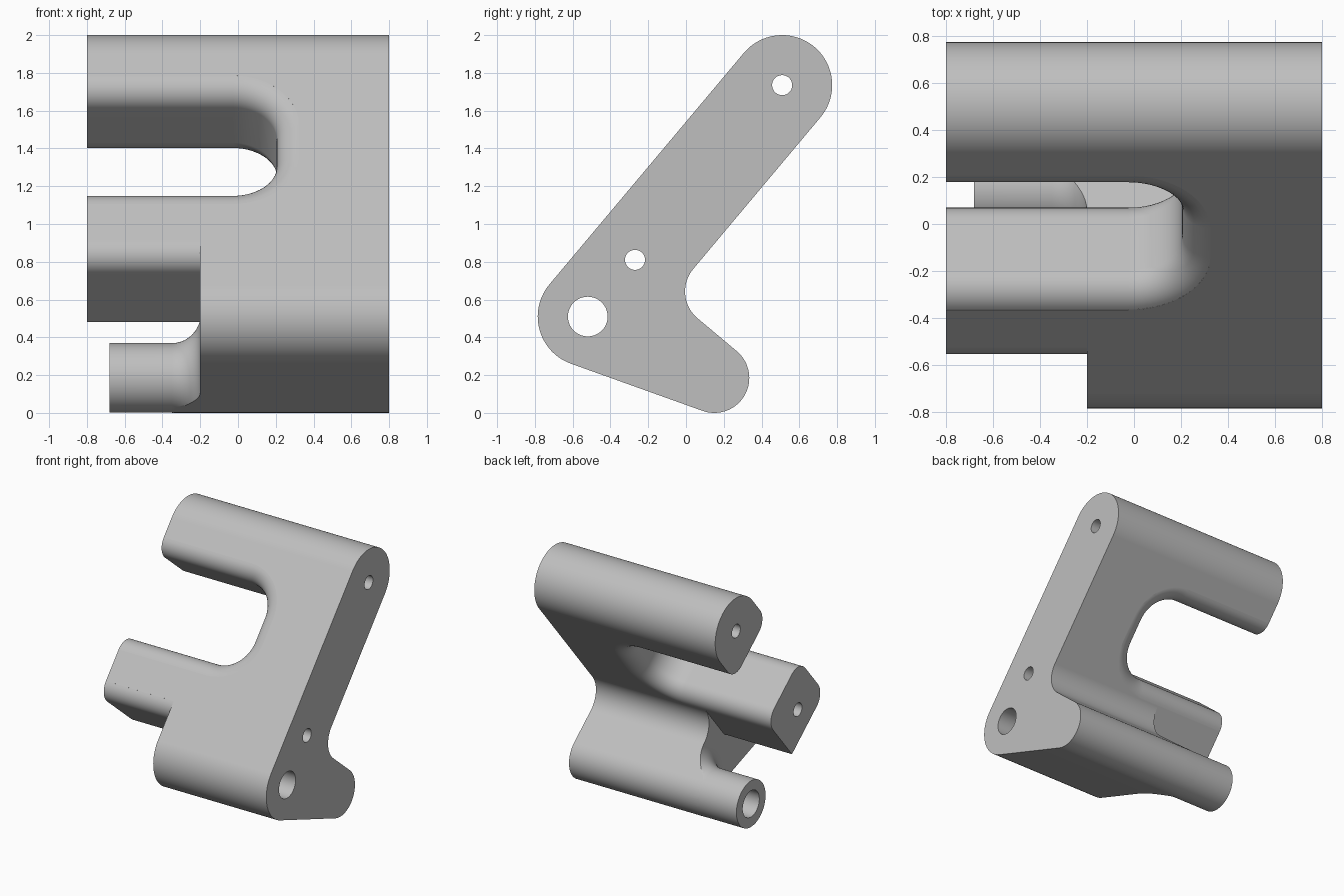
import bpy, bmesh
from math import cos, sin, radians, degrees, asin, atan2, hypot

if "Cube" in bpy.data.objects:
    bpy.data.objects.remove(bpy.data.objects["Cube"], do_unlink=True)

grey = bpy.data.materials.new("light grey")
grey.use_nodes = True
grey.diffuse_color = (0.52, 0.52, 0.52, 1)
grey.node_tree.nodes["Principled BSDF"].inputs["Base Color"].default_value = grey.diffuse_color

TILT = radians(50)
TOP, HEEL, TOE = (0.509, 1.735), (-0.52, 0.51), (0.15, 0.185)
ARM_R, TOE_R, CROTCH_R = 0.265, 0.185, 0.185
ROUND = 0.12
STEP_X = -0.2


def to_yz(n, u):
    """Arm coordinates (n across the plate, u along it) to y, z."""
    return (n * sin(TILT) + u * cos(TILT), -n * cos(TILT) + u * sin(TILT))


def to_nu(y, z):
    return (y * sin(TILT) - z * cos(TILT), y * cos(TILT) + z * sin(TILT))


def arc(c, r, a0, a1, steps):
    angles = [radians(a0 + (a1 - a0) * i / steps) for i in range(steps + 1)]
    return [(c[0] + r * cos(a), c[1] + r * sin(a)) for a in angles]


def loft(name, rings):
    """Closed solid through rings with equal point counts."""
    bm = bmesh.new()
    vr = [[bm.verts.new(p) for p in ring] for ring in rings]
    count = len(vr[0])
    for a, b in zip(vr, vr[1:]):
        for i in range(count):
            j = (i + 1) % count
            bm.faces.new((a[i], a[j], b[j], b[i]))
    bm.faces.new(vr[0])
    bm.faces.new(vr[-1])
    bmesh.ops.recalc_face_normals(bm, faces=bm.faces)
    mesh = bpy.data.meshes.new(name)
    bm.to_mesh(mesh)
    bm.free()
    mesh.materials.append(grey)
    obj = bpy.data.objects.new(name, mesh)
    bpy.context.collection.objects.link(obj)
    return obj


def prism(name, pts, x0, x1):
    return loft(name, [[(x, y, z) for y, z in pts] for x in (x0, x1)])


def rod(name, c, stations):
    """Round solid along x from (x, radius) stations."""
    return loft(name, [[(x, y, z) for y, z in arc(c, r, 0, 360, 64)[:-1]] for x, r in stations])


def boolean(obj, tool, op="DIFFERENCE"):
    tool.hide_render = True
    bpy.context.view_layer.objects.active = obj
    mod = obj.modifiers.new("cut", "BOOLEAN")
    mod.operation, mod.object, mod.solver = op, tool, "EXACT"
    bpy.ops.object.modifier_apply(modifier=mod.name)
    bpy.data.objects.remove(tool, do_unlink=True)


# Side profile of the bracket
front = to_nu(*TOP)[0] - ARM_R
back = to_nu(*TOP)[0] + ARM_R
dy, dz = TOE[0] - HEEL[0], TOE[1] - HEEL[1]
low = 270 + degrees(atan2(dz, dy) + asin((ARM_R - TOE_R) / hypot(dy, dz)))
crotch = to_yz(back + CROTCH_R, to_nu(*TOE)[1] + TOE_R + CROTCH_R)
profile = (arc(TOP, ARM_R, -40, 140, 40) + arc(HEEL, ARM_R, 140, low, 28)
           + arc(TOE, TOE_R, low, 410, 36) + arc(crotch, CROTCH_R, 230, 140, 20))

body = prism("bracket_body", profile, -0.8, 0.8)

# Open slot in the arm, rounded on both rims
U_LOW, U_HIGH, SLOT_END, CORNER = 0.733, 1.38, 0.205, 0.23


def slot_ring(n, d):
    cx = SLOT_END - CORNER
    pts = [(-1.2, U_LOW - d)]
    pts += arc((cx, U_LOW + CORNER), CORNER + d, -90, 0, 16)
    pts += arc((cx, U_HIGH - CORNER), CORNER + d, 0, 90, 16)
    pts += [(-1.2, U_HIGH + d)]
    return [(x, *to_yz(n, u)) for x, u in pts]


rim = [(ROUND * (1 - cos(radians(a))), ROUND * (1 - sin(radians(a)))) for a in range(0, 91, 9)]
levels = [(front - 0.2, ROUND)] + [(front + t, d) for t, d in rim]
levels += [(back - t, d) for t, d in reversed(rim)] + [(back + 0.2, ROUND)]
boolean(body, loft("slot_cutter", [slot_ring(n, d) for n, d in levels]))

# Step cut under the middle arm, rounded on the front edge
u_cut = 0.243
edge = back + 0.0002
step = [(-1.3, -1), (1, -1), (1, 0.62), (edge, 0.62), (edge, u_cut)]
step += arc((front + ROUND, u_cut + ROUND), ROUND, 270, 180, 12) + [(-1.3, u_cut + ROUND)]
boolean(body, prism("step_cutter", [to_yz(*p) for p in step], -1.2, STEP_X))

# Pivot holes through the bracket
for c, r in ((TOP, 0.053), ((-0.27, 0.81), 0.053), (HEEL, 0.105)):
    boolean(body, rod("hole_cutter", c, [(-1, r), (1, r)]))

# Round boss that flares into the step wall
FLARE = 0.15
br = TOE_R - 0.0008
stations = [(-0.68, br)]
stations += [(STEP_X - FLARE + FLARE * sin(radians(a)), br + FLARE * (1 - cos(radians(a))))
             for a in range(0, 91, 9)]
boss = rod("toe_boss", TOE, stations)
boolean(boss, prism("profile_tool", profile, -1, 1), "INTERSECT")

# Blind bore in the boss
for obj in (boss, body):
    boolean(obj, rod("bore_cutter", TOE, [(-0.9, 0.105), (0, 0.105)]))

# Smooth shading with crisp edges
for obj in (body, boss):
    bpy.ops.object.select_all(action="DESELECT")
    obj.select_set(True)
    bpy.context.view_layer.objects.active = obj
    bpy.ops.object.shade_smooth_by_angle(angle=radians(30))
    mod = obj.modifiers.new("even_normals", "WEIGHTED_NORMAL")
    mod.keep_sharp = True
